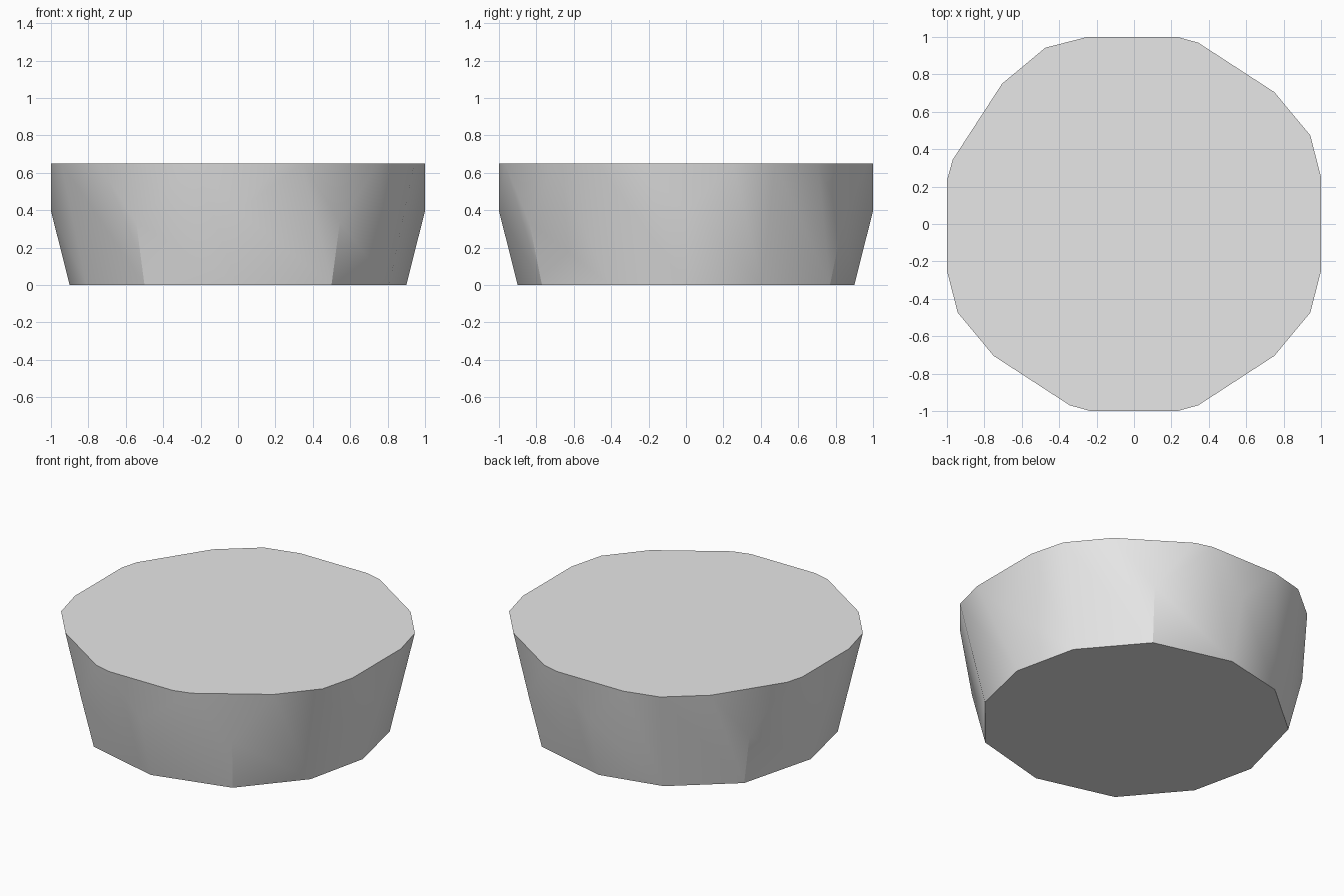
import bpy
import bmesh
from math import radians, cos, sin
from mathutils import Vector

cube = bpy.data.objects.get("Cube")
if cube:
    bpy.data.objects.remove(cube, do_unlink=True)

HEIGHT = 0.65
# kind of corner: angle offsets, bottom radius, top radius
AXIS, CORNER, KINK = (0.90, 1.064), (0.918, 1.076), (0.905, 1.055)
corners = [(0, AXIS), (26.7, KINK), (57, CORNER), (90, AXIS),
           (116.7, KINK), (147, CORNER), (180, AXIS), (206.7, KINK),
           (237, CORNER), (270, AXIS), (303, CORNER), (333.3, KINK)]


def ring_point(angle, radius, z):
    a = radians(angle)
    return Vector((radius * cos(a), radius * sin(a), z))


# Flared twelve-sided body
bm = bmesh.new()
bottom = [bm.verts.new(ring_point(a, r[0], 0)) for a, r in corners]
top = [bm.verts.new(ring_point(a, r[1], HEIGHT)) for a, r in corners]
bm.faces.new(bottom[::-1])
bm.faces.new(top)
n = len(corners)
for i in range(n):
    j = (i + 1) % n
    bm.faces.new((bottom[i], bottom[j], top[j], top[i]))

# Trim the flared corners upright, leaving triangular facets
for angle, kind in corners:
    if kind is KINK:
        continue
    normal = ring_point(angle, 1, 0)
    bmesh.ops.bisect_plane(bm, geom=bm.verts[:] + bm.edges[:] + bm.faces[:],
                           plane_co=normal, plane_no=normal, clear_outer=True)
    rim = [e for e in bm.edges if e.is_boundary]
    bmesh.ops.holes_fill(bm, edges=rim, sides=0)
bmesh.ops.recalc_face_normals(bm, faces=bm.faces[:])

mesh = bpy.data.meshes.new("faceted_block")
bm.to_mesh(mesh)
bm.free()
block = bpy.data.objects.new("faceted_block", mesh)
bpy.context.collection.objects.link(block)

# Plain grey
grey = bpy.data.materials.new("light_grey")
grey.use_nodes = True
colour = (0.8, 0.8, 0.8, 1)
grey.diffuse_color = colour
grey.node_tree.nodes["Principled BSDF"].inputs["Base Color"].default_value = colour
mesh.materials.append(grey)

# Soft sides with crisp rims and corners
bpy.ops.object.select_all(action='DESELECT')
block.select_set(True)
bpy.context.view_layer.objects.active = block
bpy.ops.object.shade_smooth_by_angle(angle=radians(30))
